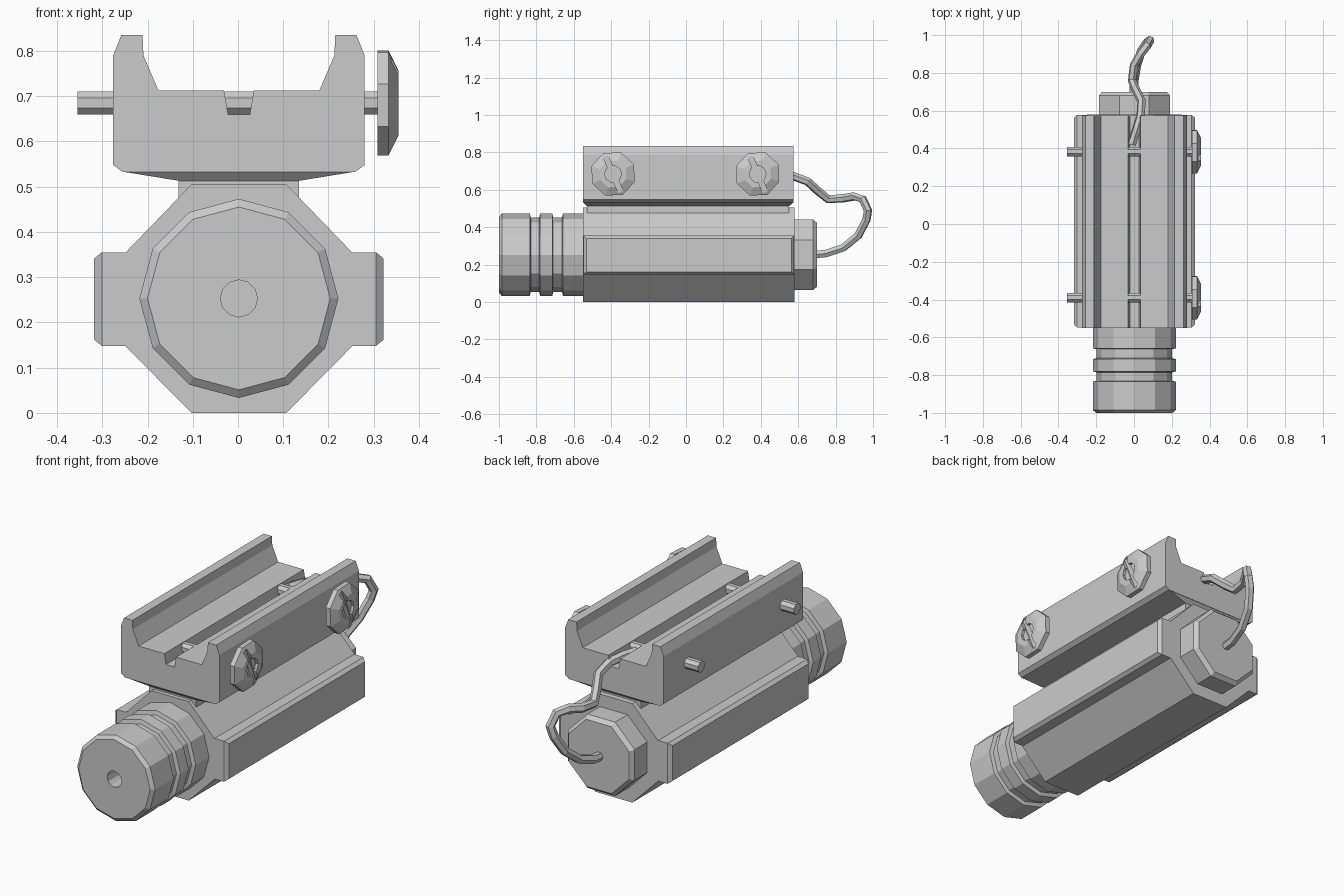
import bpy, bmesh, math
from mathutils import Vector

if "Cube" in bpy.data.objects:
    bpy.data.objects.remove(bpy.data.objects["Cube"])

CX, CZ = 0.002, 0.253      # axis of the round barrel parts


def loft(name, sections):
    """Join equal-length vertex loops with quads and cap both ends."""
    bm = bmesh.new()
    loops = [[bm.verts.new(p) for p in s] for s in sections]
    n = len(loops[0])
    for a, b in zip(loops, loops[1:]):
        for i in range(n):
            j = (i + 1) % n
            bm.faces.new((a[i], a[j], b[j], b[i]))
    bm.faces.new(loops[0][::-1])
    bm.faces.new(loops[-1])
    bmesh.ops.recalc_face_normals(bm, faces=bm.faces)
    mesh = bpy.data.meshes.new(name)
    bm.to_mesh(mesh)
    bm.free()
    ob = bpy.data.objects.new(name, mesh)
    bpy.context.collection.objects.link(ob)
    return ob


def prism(name, profile, y0, y1):
    return loft(name, [[(x, y, z) for x, z in profile] for y in (y0, y1)])


def ring_y(y, r, n, phase=0):
    return [(CX + r * math.cos(phase + math.tau * i / n), y,
             CZ + r * math.sin(phase + math.tau * i / n)) for i in range(n)]


def ring_x(x, y, z, r, n, phase=0):
    return [(x, y + r * math.cos(phase + math.tau * i / n),
             z + r * math.sin(phase + math.tau * i / n)) for i in range(n)]


def rect_x(x, y0, y1, z0, z1):
    return [(x, y0, z0), (x, y1, z0), (x, y1, z1), (x, y0, z1)]


def rect_z(z, x, y0, y1):
    return [(CX - x, y0, z), (CX + x, y0, z), (CX + x, y1, z), (CX - x, y1, z)]


# Octagonal main housing
half = [(0.105, 0), (0.25, 0.147), (0.25, 0.355), (0.105, 0.505)]
prism("housing", [(CX + x, z) for x, z in half] +
      [(CX - x, z) for x, z in reversed(half)], -0.55, 0.58)

# Side pads with chamfered outer faces
for side, s in (("right", 1), ("left", -1)):
    loft("side_pad_" + side, [
        rect_x(CX + s * 0.20, -0.548, 0.578, 0.148, 0.355),
        rect_x(CX + s * 0.303, -0.548, 0.578, 0.148, 0.355),
        rect_x(CX + s * 0.32, -0.533, 0.563, 0.162, 0.341)])

# Grooved front barrel with small aperture
barrel = [(-0.90, 0.041), (-1.0, 0.041), (-1.0, 0.202), (-0.985, 0.22),
          (-0.835, 0.22), (-0.83, 0.20), (-0.785, 0.20), (-0.78, 0.22),
          (-0.715, 0.22), (-0.71, 0.20), (-0.663, 0.20), (-0.658, 0.22),
          (-0.54, 0.22)]
loft("front_barrel", [ring_y(y, r, 12) for y, r in barrel])

# Octagonal rear cap
loft("rear_cap", [ring_y(y, r, 8, math.pi / 8)
                  for y, r in ((0.56, 0.204), (0.68, 0.204), (0.70, 0.185))])

# Neck flaring into the underside of the rail mount
loft("mount_neck", [rect_z(0.46, 0.133, -0.53, 0.552),
                    rect_z(0.513, 0.133, -0.53, 0.552),
                    rect_z(0.533, 0.256, -0.549, 0.574)])

# Rail mount channel with centre groove
half = [(0.256, 0.532), (0.278, 0.548), (0.278, 0.79), (0.260, 0.835),
        (0.213, 0.835), (0.211, 0.79), (0.178, 0.713), (0.033, 0.713),
        (0.024, 0.66)]
prism("rail_mount", [(CX + x, z) for x, z in half] +
      [(CX - x, z) for x, z in reversed(half)], -0.55, 0.575)

# Cross pins with slotted screw heads
SZ = 0.685
for label, y in (("front", -0.39), ("rear", 0.383)):
    loft("cross_pin_" + label, [ring_x(x, y, SZ, 0.028, 8, math.pi / 8)
                                for x in (-0.355, 0.315)])
    head = loft("screw_head_" + label, [
        ring_x(x, y, SZ, r, 8, math.radians(25))
        for x, r in ((0.308, 0.123), (0.333, 0.123), (0.355, 0.076))])
    along = Vector((0, -math.sin(0.4), math.cos(0.4)))
    across = Vector((0, math.cos(0.4), math.sin(0.4)))
    slot = loft("slot_cutter", [
        [Vector((x, y, SZ)) + along * a * 0.105 + across * b * 0.014
         for a, b in ((-1, -1), (-1, 1), (1, 1), (1, -1))]
        for x in (0.336, 0.40)])
    recess = loft("recess_cutter", [ring_x(x, y, SZ, 0.045, 10)
                                    for x in (0.341, 0.40)])
    for cutter in (slot, recess):
        cutter.hide_render = True
        mod = head.modifiers.new("cut", 'BOOLEAN')
        mod.operation, mod.object, mod.solver = 'DIFFERENCE', cutter, 'EXACT'
    deps = bpy.context.evaluated_depsgraph_get()
    baked = bpy.data.meshes.new_from_object(head.evaluated_get(deps))
    head.modifiers.clear()
    head.data = baked
    for cutter in (slot, recess):
        bpy.data.objects.remove(cutter)

# Looping cable from the rear cap to the mount groove
path = [(0, 0.68, 0.253), (0.0, 0.75, 0.26), (0.015, 0.84, 0.29),
        (0.04, 0.92, 0.355), (0.07, 0.965, 0.44), (0.085, 0.973, 0.49),
        (0.07, 0.945, 0.55), (0.035, 0.90, 0.565), (0.0, 0.84, 0.555),
        (-0.01, 0.76, 0.55), (0.01, 0.71, 0.59), (0.04, 0.65, 0.645),
        (0.035, 0.57, 0.675), (0.01, 0.49, 0.685), (-0.012, 0.42, 0.685)]
curve = bpy.data.curves.new("cable", 'CURVE')
curve.dimensions = '3D'
curve.bevel_depth = 0.023
curve.bevel_resolution = 1
curve.use_fill_caps = True
spline = curve.splines.new('POLY')
spline.points.add(len(path) - 1)
for pt, co in zip(spline.points, path):
    pt.co = (*co, 1)
cable = bpy.data.objects.new("cable", curve)
bpy.context.collection.objects.link(cable)
bpy.context.view_layer.objects.active = cable
cable.select_set(True)
bpy.ops.object.convert(target='MESH')
for poly in cable.data.polygons:
    poly.use_smooth = False
